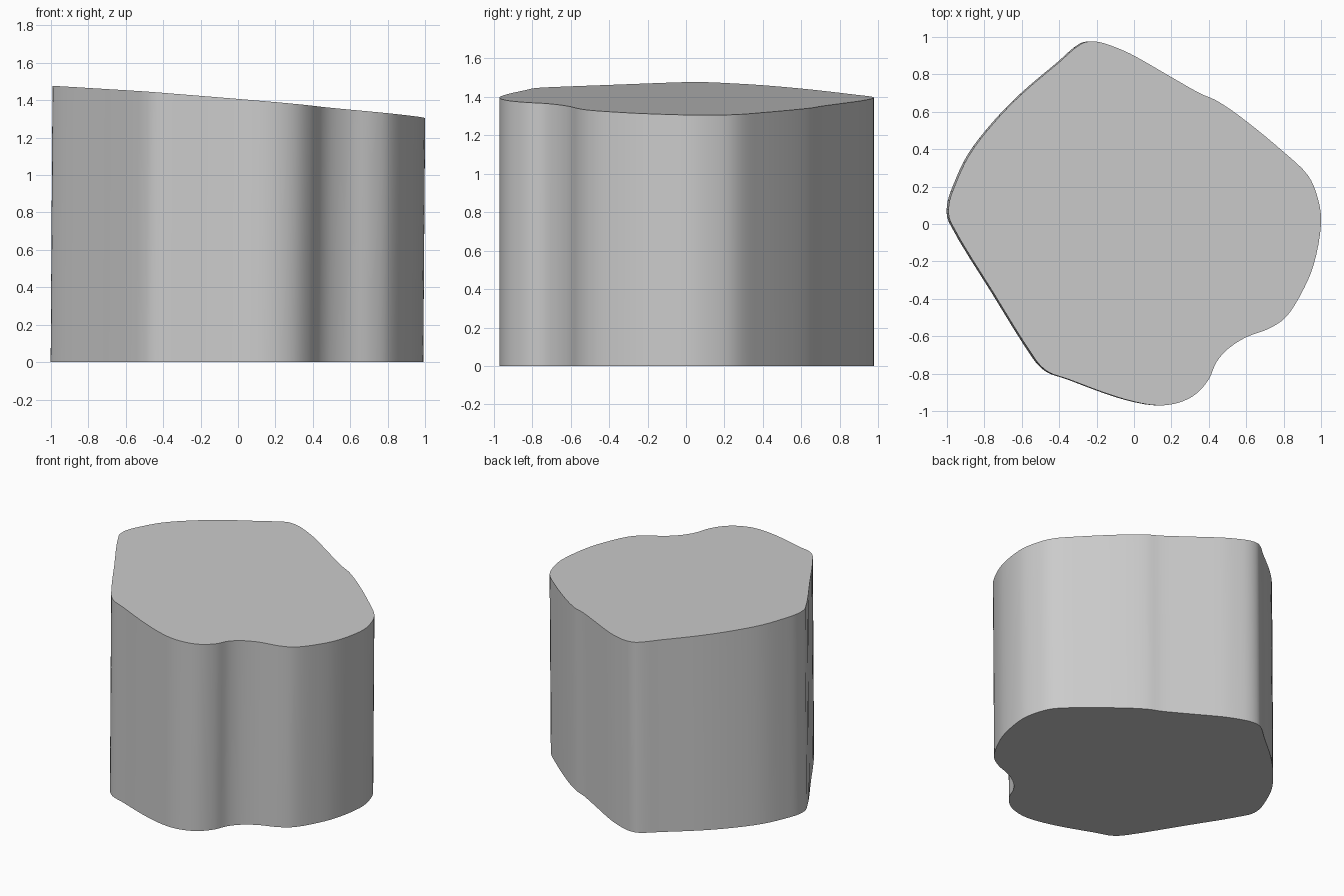
import bpy
import bmesh
import math
from mathutils import Vector

# Remove the default cube only
default_cube = bpy.data.objects.get("Cube")
if default_cube:
    bpy.data.objects.remove(default_cube, do_unlink=True)


def make_material(name, colour):
    material = bpy.data.materials.new(name)
    material.use_nodes = True
    material.diffuse_color = colour
    shader = material.node_tree.nodes["Principled BSDF"]
    shader.inputs["Base Color"].default_value = colour
    return material


def smooth_loop(points, steps):
    """Closed Catmull-Rom curve through the given points."""
    loop = []
    count = len(points)
    for i in range(count):
        before, start, end, after = (
            Vector(points[(i + offset) % count]) for offset in (-1, 0, 1, 2)
        )
        # Centripetal-style tangents keep uneven spacing from overshooting
        length = (end - start).length
        tangent_in = (end - before) * length / ((start - before).length + length)
        tangent_out = (after - start) * length / ((after - end).length + length)
        for step in range(steps):
            t = step / steps
            blend = t * t * (3 - 2 * t)
            loop.append(
                start * (1 - blend)
                + end * blend
                + tangent_in * t * (1 - t) ** 2
                - tangent_out * t * t * (1 - t)
            )
    return loop


def top_height(x, y):
    """Gently tilted top plane, lower towards the left side."""
    return 1.392 - 0.0865 * x - 0.016 * y


def build_block(name, outline, lean, material):
    bm = bmesh.new()
    bottom = [bm.verts.new((p.x - lean, p.y, 0)) for p in outline]
    top = [bm.verts.new((p.x, p.y, top_height(p.x, p.y))) for p in outline]
    count = len(outline)
    for i in range(count):
        j = (i + 1) % count
        wall = bm.faces.new((bottom[i], bottom[j], top[j], top[i]))
        wall.smooth = True
    bm.faces.new(top)
    bm.faces.new(list(reversed(bottom)))
    bmesh.ops.recalc_face_normals(bm, faces=bm.faces)

    mesh = bpy.data.meshes.new(name)
    bm.to_mesh(mesh)
    bm.free()
    mesh.materials.append(material)
    block = bpy.data.objects.new(name, mesh)
    bpy.context.collection.objects.link(block)
    return block


# Rounded, irregular footprint, counter-clockwise from the left side
footprint = [
    (1, 0), (.985, .13), (.93, .26), (.8, .385), (.6, .55), (.45, .655),
    (.35, .7), (.2, .785), (0, .9), (-.1, .945), (-.2, .975), (-.28, .965),
    (-.4, .865), (-.6, .695), (-.75, .54), (-.88, .37), (-.96, .2),
    (-.99, .1), (-.98, .01), (-.75, -.37), (-.53, -.72), (-.46, -.79),
    (-.35, -.83), (-.15, -.905), (0, -.95), (.13, -.97), (.24, -.955),
    (.33, -.91), (.4, -.83), (.44, -.74), (.5, -.67), (.6, -.605),
    (.72, -.56), (.81, -.5), (.89, -.38), (.96, -.22),
]

# Solid block with a slight sideways lean
grey = make_material("plain grey", (0.6, 0.6, 0.6, 1))
block = build_block("leaning_block", smooth_loop(footprint, 4), 0.01, grey)

# Smooth walls with crisp rims
bpy.ops.object.select_all(action="DESELECT")
block.select_set(True)
bpy.context.view_layer.objects.active = block
bpy.ops.object.shade_smooth_by_angle(angle=math.radians(30))
